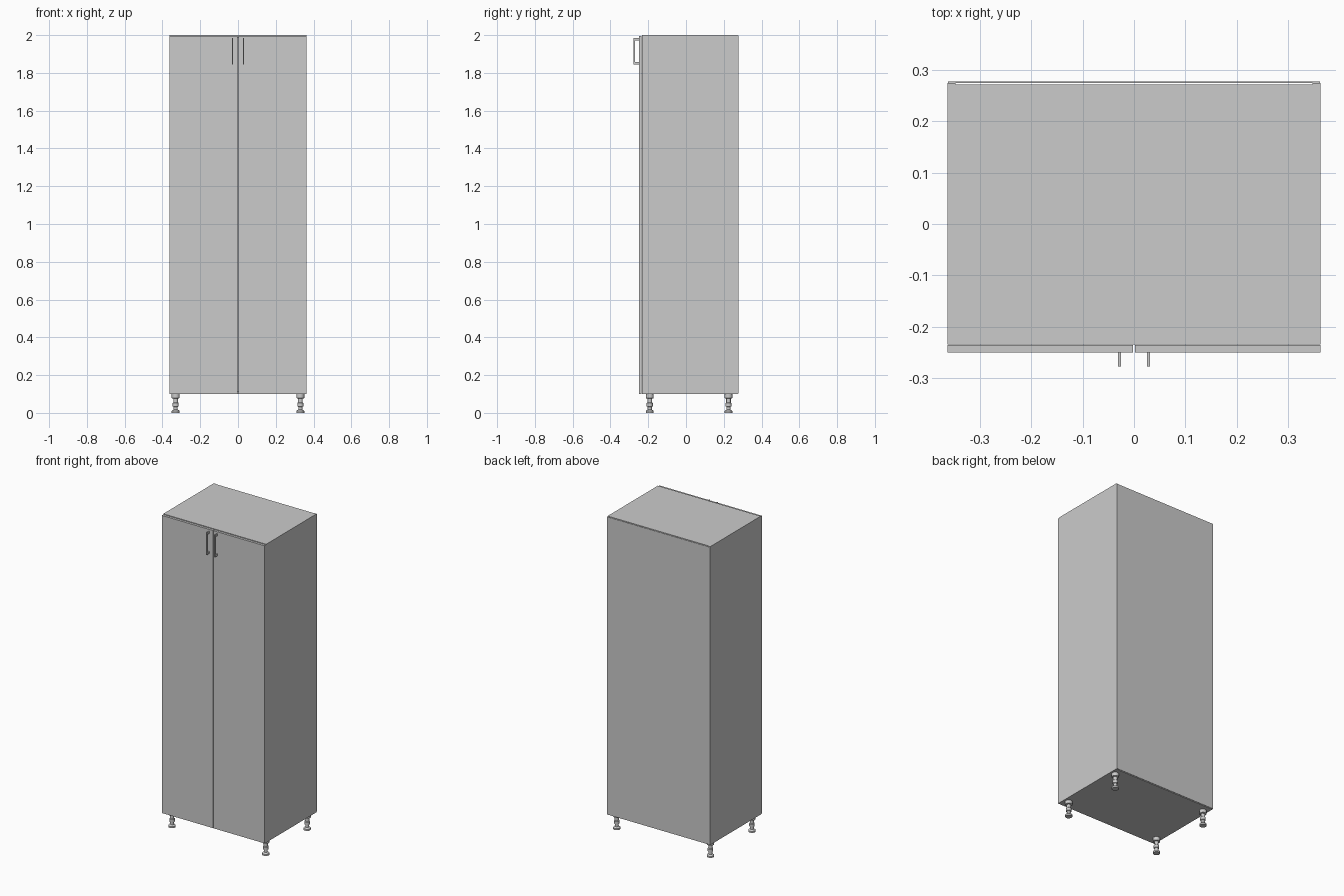
import bpy, bmesh, math

if "Cube" in bpy.data.objects:
    bpy.data.objects.remove(bpy.data.objects["Cube"])


def box(name, x0, x1, y0, y1, z0, z1):
    bm = bmesh.new()
    bmesh.ops.create_cube(bm, size=1)
    for v in bm.verts:
        v.co = ((x0 + x1) / 2 + v.co.x * (x1 - x0),
                (y0 + y1) / 2 + v.co.y * (y1 - y0),
                (z0 + z1) / 2 + v.co.z * (z1 - z0))
    return finish(name, bm)


def finish(name, bm):
    me = bpy.data.meshes.new(name)
    bm.to_mesh(me)
    bm.free()
    ob = bpy.data.objects.new(name, me)
    bpy.context.collection.objects.link(ob)
    return ob


def lathe(name, profile, x, y, sides=24):
    bm = bmesh.new()
    verts = [bm.verts.new((r, 0, z)) for r, z in profile]
    edges = [bm.edges.new(p) for p in zip(verts, verts[1:])]
    bmesh.ops.spin(bm, geom=verts + edges, axis=(0, 0, 1), cent=(0, 0, 0),
                   angle=2 * math.pi, steps=sides)
    bmesh.ops.remove_doubles(bm, verts=bm.verts, dist=1e-5)
    bmesh.ops.recalc_face_normals(bm, faces=bm.faces)
    ob = finish(name, bm)
    ob.location = (x, y, 0)
    bpy.context.view_layer.objects.active = ob
    ob.select_set(True)
    bpy.ops.object.shade_smooth_by_angle(angle=math.radians(30))
    ob.select_set(False)
    return ob


W, T = 0.3625, 0.0155          # half width, board thickness
Z0, Z1 = 0.10, 2.0             # carcass bottom and top
FRONT, BACK = -0.234, 0.274    # carcass depth

# Carcass: top and bottom boards stop short of the back panel
for name, z in (("bottom_board", Z0), ("top_board", Z1 - T)):
    box(name, -W + T, W - T, FRONT, BACK - 0.003, z, z + T)
box("back_panel", -W + 0.001, W - 0.001, BACK, 0.277, Z0 + 0.002, Z1 - 0.003)

# Adjustable leg outline (radius, height)
LEG = [(0, 0), (0.021, 0), (0.021, 0.010), (0.017, 0.014), (0.011, 0.017),
       (0.011, 0.032), (0.016, 0.035), (0.016, 0.052), (0.012, 0.056),
       (0.012, 0.076), (0.021, 0.078), (0.021, 0.1), (0, 0.1)]

for side, s in (("left", -1), ("right", 1)):
    box(side + "_side_board", *sorted((s * W, s * (W - T))), FRONT, BACK, Z0, Z1)
    # Doors with a narrow gap between them
    box(side + "_door", *sorted((s * 0.002, s * (W - 0.0005))),
        -0.25, FRONT - 0.001, Z0 + 0.001, Z1 - 0.004)
    # Handle: flat grip bar on two posts
    hx = s * 0.0285
    box(side + "_handle_bar", hx - 0.003, hx + 0.003, -0.277, -0.271, 1.844, 1.985)
    for end, z in (("lower", 1.844), ("upper", 1.972)):
        box(f"{side}_handle_{end}_post", hx - 0.003, hx + 0.003,
            -0.271, -0.25, z, z + 0.013)
    for end, y in (("front", -0.192), ("back", 0.225)):
        lathe(f"{end}_{side}_leg", LEG, s * 0.33, y)
